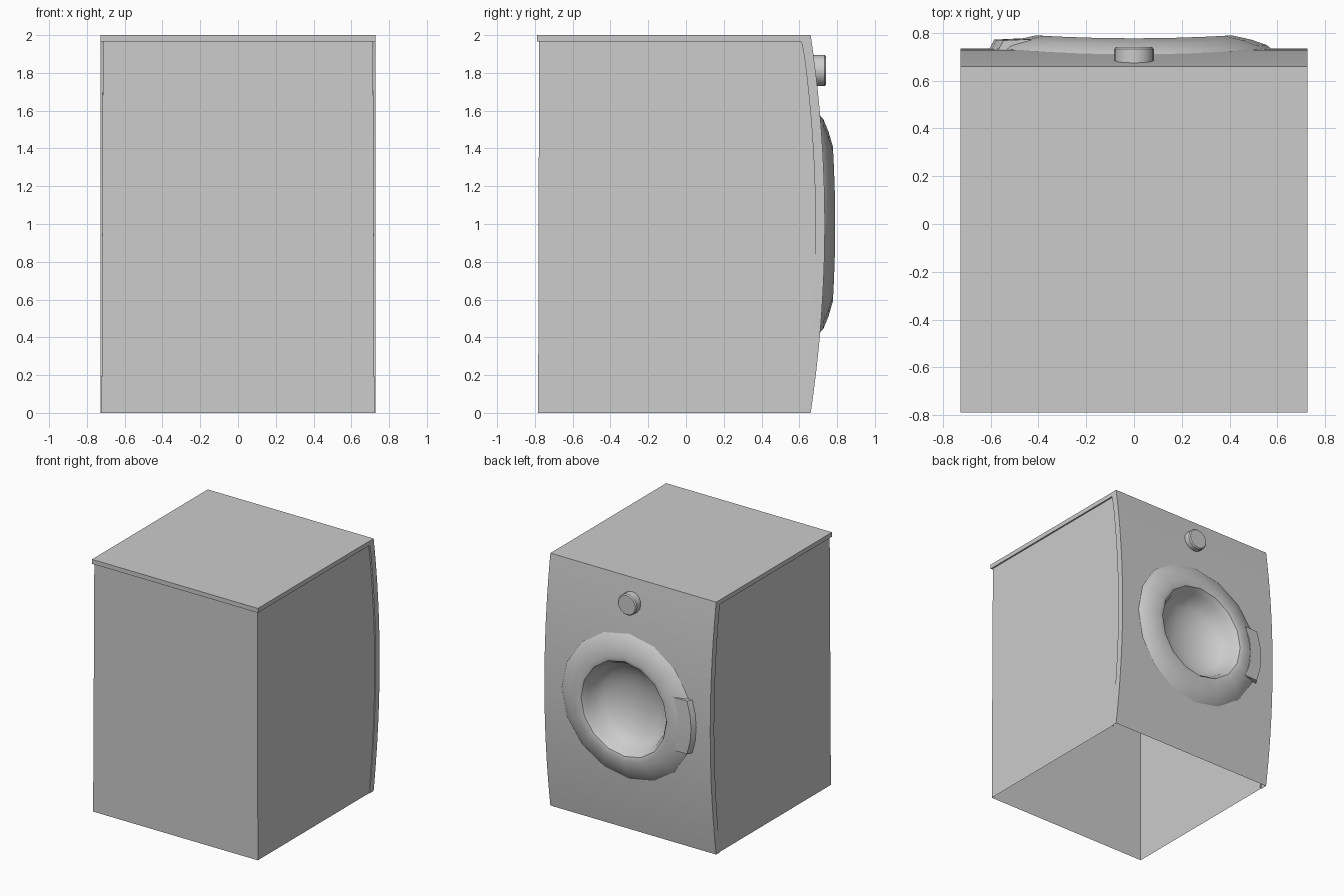
import bpy, bmesh, math

if "Cube" in bpy.data.objects:
    bpy.data.objects.remove(bpy.data.objects["Cube"])


def front_y(z):
    """Bulged front surface of the machine."""
    return 0.735 - 0.075 * (z - 1) ** 2


def finish(name, bm, smooth=True):
    bmesh.ops.remove_doubles(bm, verts=bm.verts, dist=1e-5)
    bmesh.ops.recalc_face_normals(bm, faces=bm.faces)
    me = bpy.data.meshes.new(name)
    bm.to_mesh(me)
    bm.free()
    ob = bpy.data.objects.new(name, me)
    bpy.context.collection.objects.link(ob)
    if smooth:
        bpy.ops.object.select_all(action='DESELECT')
        ob.select_set(True)
        bpy.context.view_layer.objects.active = ob
        bpy.ops.object.shade_smooth_by_angle(angle=math.radians(35))
    return ob


def quad_strip(bm, a, b):
    for i in range(len(a) - 1):
        bm.faces.new((a[i], a[i + 1], b[i + 1], b[i]))


W, N = 0.727, 20
zs = [2 - 2 * i / N for i in range(N + 1)]

# Cabinet: back and two side walls, open underneath, curved front edges
bm = bmesh.new()
sides = []
for s in (-1, 1):
    loop = [(s * 0.715, -0.778, 1.97), (s * 0.722, -0.783, 0)]
    loop += [(s * (0.722 - 0.0035 * z), front_y(z) - 0.045, min(z, 1.97)) for z in reversed(zs)]
    vs = [bm.verts.new(p) for p in loop]
    bm.faces.new(vs)
    sides.append(vs)
bm.faces.new((sides[0][0], sides[0][1], sides[1][1], sides[1][0]))
finish("cabinet", bm, False)

# Cover: top and bulged front as one lipped shell
bm = bmesh.new()
outer = [(-0.79, 2.0)] + [(front_y(z), z) for z in zs]
inner = [(-0.79, 1.965)] + [(front_y(z) - 0.05, min(z, 1.965)) for z in zs]
cols = 14
xs = [-W + 2 * W * i / cols for i in range(cols + 1)]
grid = [[bm.verts.new((x, y, z)) for y, z in outer] for x in xs]
for c in range(cols):
    for r in range(N + 1):
        vs = (grid[c][r], grid[c][r + 1], grid[c + 1][r + 1], grid[c + 1][r])
        # leave an opening behind the door
        if r > 0 and all(math.hypot(v.co.x, v.co.z - 1) < 0.56 for v in vs):
            continue
        bm.faces.new(vs)
for s, col in ((-1, grid[0]), (1, grid[-1])):
    edge = [bm.verts.new((s * W, y, z)) for y, z in inner]
    lip = [bm.verts.new((s * 0.71, y, z)) for y, z in inner]
    quad_strip(bm, col, edge)
    quad_strip(bm, edge, lip)
back_lip = [[bm.verts.new((x, y, z)) for x in xs]
            for y, z in ((-0.79, 2.0), (-0.79, 1.965), (-0.775, 1.965))]
quad_strip(bm, back_lip[0], back_lip[1])
quad_strip(bm, back_lip[1], back_lip[2])
finish("top_and_front_cover", bm)

# Door: ring and concave bowl, turned around y and draped on the front
SEG = 16
profile = [(0.58, -0.005), (0.555, 0.015), (0.49, 0.037), (0.41, 0.055), (0.375, 0.045),
           (0.345, 0.0), (0.325, -0.06), (0.27, -0.11), (0.19, -0.15), (0.1, -0.172)]
bm = bmesh.new()
rings = []
for r, h in profile:
    ring = []
    for k in range(SEG):
        a = 2 * math.pi * k / SEG
        z = 1 + r * math.sin(a)
        ring.append(bm.verts.new((r * math.cos(a), front_y(z) + h, z)))
    rings.append(ring)
for a, b in zip(rings, rings[1:]):
    quad_strip(bm, a + a[:1], b + b[:1])
tip = bm.verts.new((0, front_y(1) - 0.18, 1))
last = rings[-1]
for k in range(SEG):
    bm.faces.new((last[k], last[(k + 1) % SEG], tip))
finish("door", bm)

# Handle: short arc block on the door edge
bm = bmesh.new()
section = [(0.61, -0.01), (0.585, 0.037), (0.48, 0.042), (0.48, -0.01)]
arcs = []
for k in range(-2, 3):
    z = 1 + 0.105 * k
    vs = []
    for r, h in section:
        x = -math.sqrt(r * r - (z - 1) ** 2)
        vs.append(bm.verts.new((x, front_y(z) + h, z)))
    arcs.append(vs)
for a, b in zip(arcs, arcs[1:]):
    quad_strip(bm, a + a[:1], b + b[:1])
bm.faces.new(arcs[0])
bm.faces.new(arcs[-1])
finish("door_handle", bm)

# Control knob
bm = bmesh.new()
stations = [(0.083, 0.66), (0.083, 0.733), (0.075, 0.742)]
rings = [[bm.verts.new((r * math.cos(k * math.pi / 8), y, 1.813 + r * math.sin(k * math.pi / 8)))
          for k in range(16)] for r, y in stations]
for a, b in zip(rings, rings[1:]):
    quad_strip(bm, a + a[:1], b + b[:1])
bm.faces.new(rings[-1])
finish("control_knob", bm)
